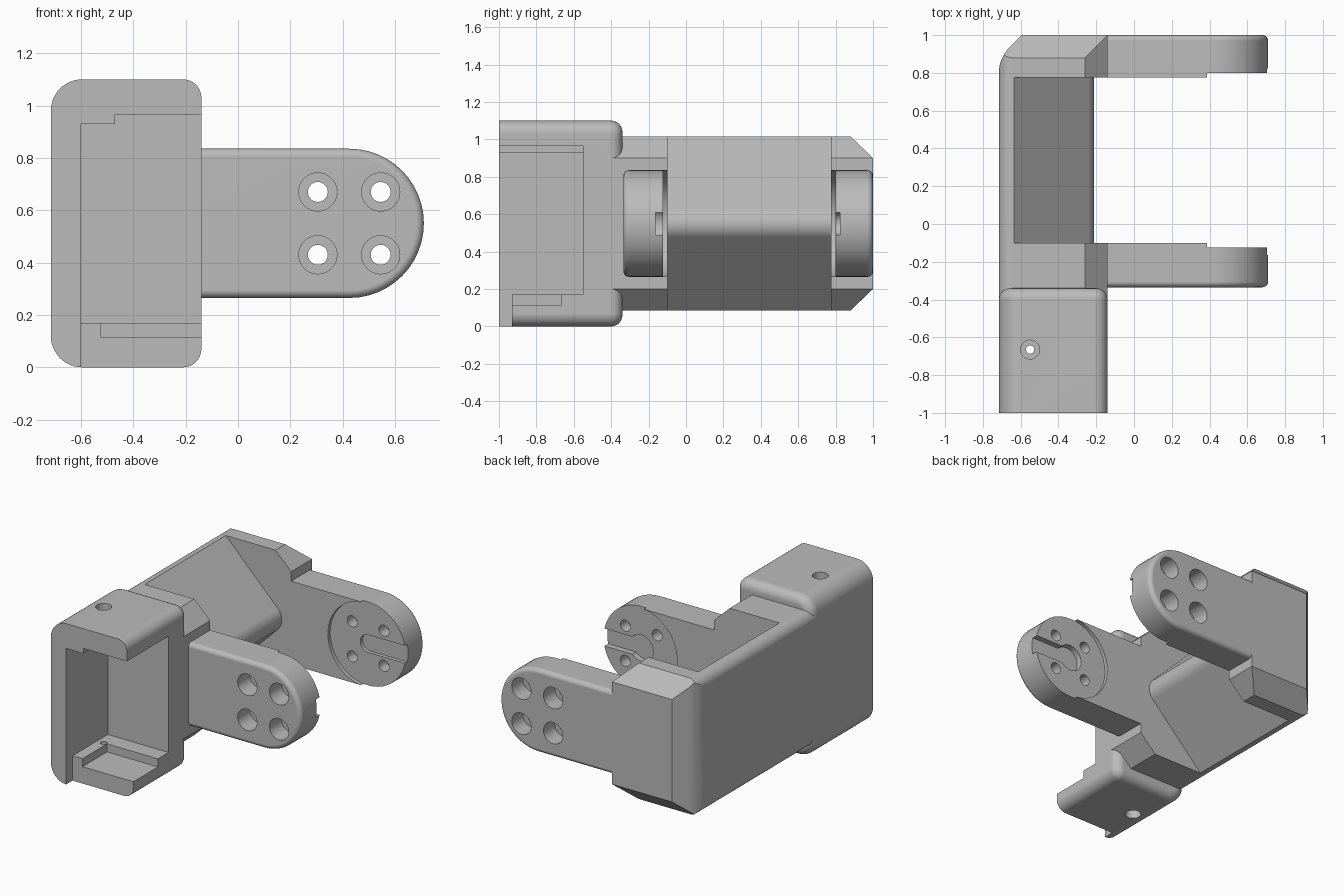
import bpy, bmesh
from math import sin, cos, pi, radians
from mathutils import Vector, Matrix

cube = bpy.data.objects.get("Cube")
if cube:
    bpy.data.objects.remove(cube, do_unlink=True)

grey = bpy.data.materials.new("plain grey")
grey.use_nodes = True
grey.diffuse_color = (0.5, 0.5, 0.5, 1)
grey.node_tree.nodes["Principled BSDF"].inputs["Base Color"].default_value = (0.5, 0.5, 0.5, 1)


def make(name, bm):
    bmesh.ops.recalc_face_normals(bm, faces=bm.faces)
    mesh = bpy.data.meshes.new(name)
    bm.to_mesh(mesh)
    bm.free()
    mesh.materials.append(grey)
    obj = bpy.data.objects.new(name, mesh)
    bpy.context.collection.objects.link(obj)
    return obj


def rounded(corners, steps=12):
    """Outline from (x, z, radius) corners."""
    out = []
    for i, (x, z, r) in enumerate(corners):
        p = Vector((x, z))
        if r == 0:
            out.append(p)
            continue
        a = (Vector(corners[i - 1][:2]) - p).normalized()
        b = (Vector(corners[(i + 1) % len(corners)][:2]) - p).normalized()
        half = a.angle(b) / 2
        axis = (a + b).normalized()
        centre = p + axis * (r / sin(half))
        side = Vector((-axis.y, axis.x))
        if side.dot(a) < 0:
            side = -side
        sweep = pi / 2 - half
        for k in range(steps + 1):
            t = sweep * (1 - 2 * k / steps)
            out.append(centre + r * (side * sin(t) - axis * cos(t)))
    return out


def prism(corners, y0, y1):
    """Extrude an x-z outline along y."""
    bm = bmesh.new()
    verts = [bm.verts.new((p.x, y0, p.y)) for p in rounded(corners)]
    bmesh.ops.remove_doubles(bm, verts=verts, dist=0.0005)
    face = bm.faces.new([v for v in verts if v.is_valid])
    ext = bmesh.ops.extrude_face_region(bm, geom=[face])["geom"]
    moved = [g for g in ext if isinstance(g, bmesh.types.BMVert)]
    bmesh.ops.translate(bm, verts=moved, vec=(0, y1 - y0, 0))
    bmesh.ops.recalc_face_normals(bm, faces=bm.faces)
    return bm


def round_rim(bm, y, size):
    rim = [e for e in bm.edges if all(abs(v.co.y - y) < 1e-5 for v in e.verts)]
    bmesh.ops.bevel(bm, geom=rim, offset=size, segments=6, profile=0.5,
                    affect='EDGES', clamp_overlap=False)


def slice_off(bm, point, normal):
    geom = bm.verts[:] + bm.edges[:] + bm.faces[:]
    bmesh.ops.bisect_plane(bm, geom=geom, dist=1e-5, plane_co=point,
                           plane_no=normal, clear_outer=True)
    bmesh.ops.holes_fill(bm, edges=[e for e in bm.edges if e.is_boundary], sides=0)


def box(lo, hi):
    bm = bmesh.new()
    bmesh.ops.create_cube(bm, size=1)
    for v in bm.verts:
        v.co = [h if c > 0 else l for c, l, h in zip(v.co, lo, hi)]
    return make("cutter", bm)


def rod(radius, start, end):
    start, end = Vector(start), Vector(end)
    d = end - start
    turn = d.to_track_quat('Z', 'Y').to_matrix().to_4x4()
    bm = bmesh.new()
    bmesh.ops.create_cone(bm, cap_ends=True, segments=40, radius1=radius, radius2=radius,
                          depth=d.length, matrix=Matrix.Translation((start + end) / 2) @ turn)
    return make("cutter", bm)


def combine(base, other, operation):
    mod = base.modifiers.new("join", 'BOOLEAN')
    mod.object, mod.operation, mod.solver = other, operation, 'EXACT'
    bpy.context.view_layer.objects.active = base
    bpy.ops.object.modifier_apply(modifier=mod.name)
    bpy.data.objects.remove(other, do_unlink=True)


# Front housing block
bm = prism([(-0.715, 0, 0.12), (-0.14, 0, 0.07), (-0.14, 1.1, 0.07), (-0.715, 1.1, 0.12)], -1, -0.34)
round_rim(bm, -0.34, 0.06)
body = make("fork_bracket", bm)

# Front and back plates
plate = [(-0.715, 0.085, 0.07), (-0.26, 0.085, 0), (-0.14, 0.2, 0),
         (-0.14, 0.9, 0), (-0.26, 1.015, 0), (-0.715, 1.015, 0.07)]
combine(body, make("front_plate", prism(plate, -0.5, -0.1)), 'UNION')
bm = prism(plate, 0.775, 1)
for s in (1, -1):
    slice_off(bm, (0, 1, 0.55 + s * 0.35), (0, 0.115, s * 0.12))
for deg in (9, 18, 27, 36, 45):
    n = Vector((-cos(radians(deg)), sin(radians(deg)), 0))
    slice_off(bm, Vector((-0.525, 0.8, 0)) + n * 0.19, n)
combine(body, make("back_plate", bm), 'UNION')

# Wedge-shaped spine joining the plates
spine = [(-0.715, 0.085, 0.07), (-0.635, 0.085, 0), (-0.17, 0.55, 0.1),
         (-0.635, 1.015, 0), (-0.715, 1.015, 0.07)]
combine(body, make("spine", prism(spine, -0.2, 0.785)), 'UNION')

# Fork arms: (outer face, inner face, slot depth, slot end radius)
for outer, inner, depth, end in ((-0.335, -0.1, 0.04, 0.09), (1, 0.775, 0.025, 0.06)):
    s = 1 if outer > inner else -1
    bm = prism([(-0.3, 0.265, 0), (0.71, 0.265, 0.285), (0.71, 0.835, 0.285), (-0.3, 0.835, 0)],
               inner, outer)
    round_rim(bm, outer, 0.03)
    combine(body, make("arm", bm), 'UNION')

    # Round seat, cable slot and screw holes
    seat = inner + s * 0.024
    before = inner - s * 0.05
    floor = seat + s * depth
    combine(body, rod(0.288, (0.425, before, 0.55), (0.425, seat, 0.55)), 'DIFFERENCE')
    combine(body, rod(end, (0.425, before, 0.55), (0.425, floor, 0.55)), 'DIFFERENCE')
    combine(body, box((0.425, min(before, floor), 0.49), (0.8, max(before, floor), 0.61)), 'DIFFERENCE')
    for x in (0.305, 0.545):
        for z in (0.43, 0.67):
            combine(body, rod(0.038, (x, before, z), (x, outer + s * 0.1, z)), 'DIFFERENCE')
            combine(body, rod(0.073, (x, seat + s * 0.08, z), (x, outer + s * 0.1, z)), 'DIFFERENCE')

# Housing cavity: main room, raised ceiling, recessed floor edge, floor pocket
for lo, hi in (((-0.6, -1.1, 0.17), (0, -0.55, 0.93)),
               ((-0.47, -1.1, 0.9), (0, -0.55, 0.965)),
               ((-0.6, -1.1, -0.1), (0, -0.93, 0.2)),
               ((-0.525, -1.1, 0.115), (0, -0.665, 0.2))):
    combine(body, box(lo, hi), 'DIFFERENCE')

# Housing screw holes, top and bottom
for r, z0, z1 in ((0.05, 1.0, 1.2), (0.022, 0.85, 1.2), (0.05, -0.1, 0.08), (0.022, -0.1, 0.25)):
    combine(body, rod(r, (-0.55, -0.665, z0), (-0.55, -0.665, z1)), 'DIFFERENCE')

# Smooth shading with sharp edges kept
bpy.ops.object.select_all(action='DESELECT')
body.select_set(True)
bpy.context.view_layer.objects.active = body
bpy.ops.object.shade_smooth_by_angle(angle=radians(25))
weighted = body.modifiers.new("even shading", 'WEIGHTED_NORMAL')
weighted.keep_sharp = True
